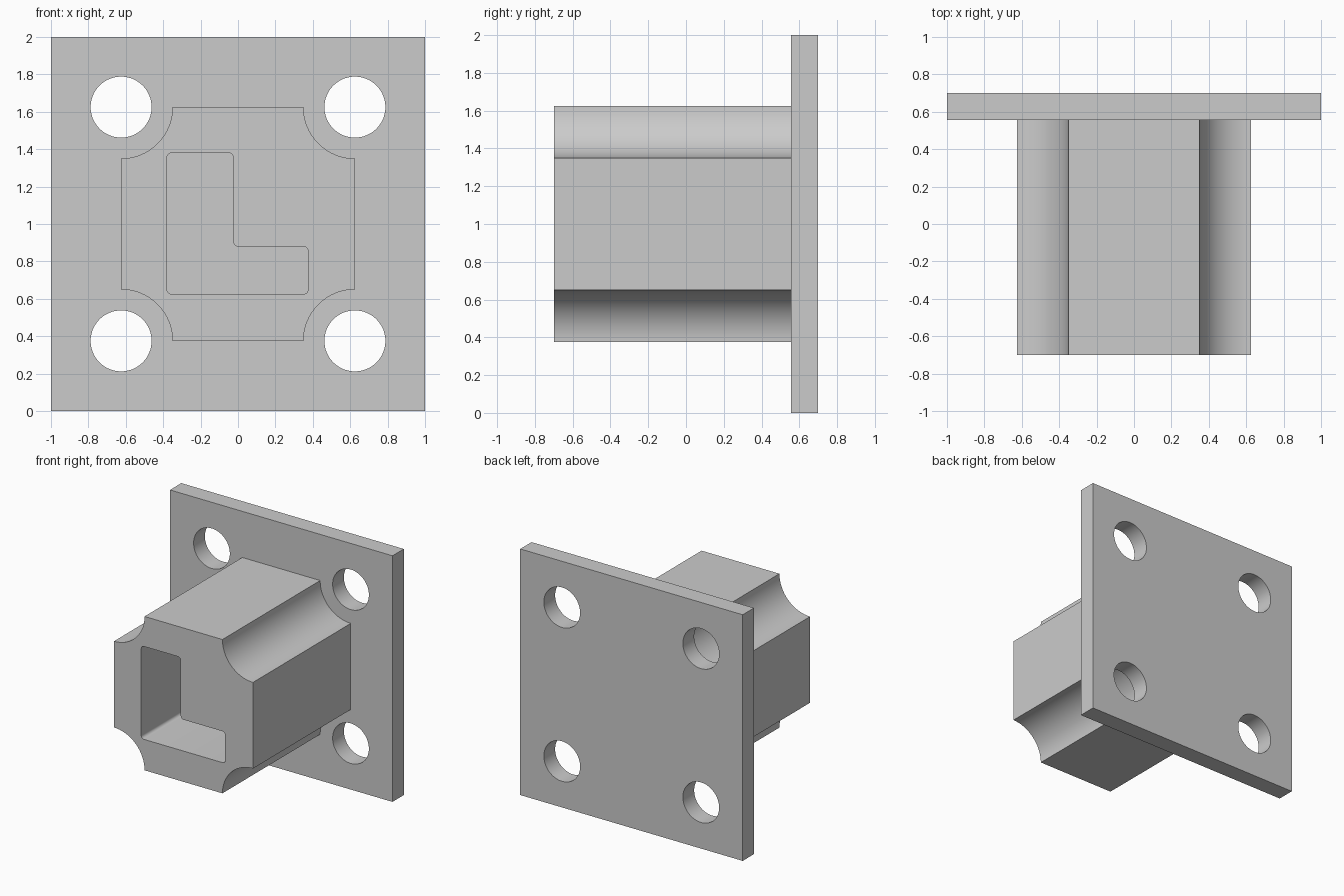
import bpy, bmesh, math
from mathutils import Vector

if "Cube" in bpy.data.objects:
    bpy.data.objects.remove(bpy.data.objects["Cube"], do_unlink=True)

GREY = (0.6, 0.6, 0.6, 1)
metal = bpy.data.materials.new("light grey")
metal.use_nodes = True
metal.diffuse_color = GREY
metal.node_tree.nodes["Principled BSDF"].inputs["Base Color"].default_value = GREY


def shaped_corners(corners, radius, steps, scoop=False):
    """Round the corners of an x-z outline, or scoop them out."""
    outline = []
    corners = [Vector(c) for c in corners]
    for i, p in enumerate(corners):
        a = (corners[i - 1] - p).normalized()
        b = (corners[(i + 1) % len(corners)] - p).normalized()
        for k in range(steps + 1):
            t = k / steps * math.pi / 2
            if scoop:
                offset = a * math.cos(t) + b * math.sin(t)
            else:
                offset = a * (1 - math.sin(t)) + b * (1 - math.cos(t))
            outline.append(p + offset * radius)
    return outline


def prism(name, outline, front, back):
    """Extrude an x-z outline along y."""
    bm = bmesh.new()
    face = bm.faces.new([bm.verts.new((x, front, z)) for x, z in outline])
    grown = bmesh.ops.extrude_face_region(bm, geom=[face])["geom"]
    moved = [v for v in grown if isinstance(v, bmesh.types.BMVert)]
    bmesh.ops.translate(bm, verts=moved, vec=(0, back - front, 0))
    bmesh.ops.recalc_face_normals(bm, faces=bm.faces)
    mesh = bpy.data.meshes.new(name)
    bm.to_mesh(mesh)
    bm.free()
    mesh.materials.append(metal)
    obj = bpy.data.objects.new(name, mesh)
    bpy.context.collection.objects.link(obj)
    return obj


def activate(obj):
    bpy.ops.object.select_all(action="DESELECT")
    obj.select_set(True)
    bpy.context.view_layer.objects.active = obj


def cut(target, cutter):
    cutter.hide_render = True
    mod = target.modifiers.new("cut", "BOOLEAN")
    mod.operation, mod.solver, mod.object = "DIFFERENCE", "EXACT", cutter
    activate(target)
    bpy.ops.object.modifier_apply(modifier=mod.name)
    bpy.data.objects.remove(cutter, do_unlink=True)


def square(half):
    return [(-half, 1 - half), (half, 1 - half), (half, 1 + half), (-half, 1 + half)]


FRONT, JOINT, BACK = -0.7, 0.555, 0.7
PITCH = 0.625

# Mounting plate with a bolt hole near each corner
plate = prism("mounting_plate", square(1), JOINT, BACK)
for cx, cz in square(PITCH):
    angles = [k / 64 * math.tau for k in range(64)]
    circle = [(cx + 0.163 * math.cos(t), cz + 0.163 * math.sin(t)) for t in angles]
    cut(plate, prism("bolt_hole_cutter", circle, JOINT - 0.1, BACK + 0.1))

# Square boss with scooped corners around the bolt holes
boss = prism("boss", shaped_corners(square(PITCH), 0.275, 24, scoop=True), FRONT, JOINT)

# L-shaped socket bored down to the plate
socket = [(-0.38, 0.625), (0.375, 0.625), (0.375, 0.88),
          (-0.025, 0.88), (-0.025, 1.38), (-0.38, 1.38)]
cut(boss, prism("socket_cutter", shaped_corners(socket, 0.025, 6), FRONT - 0.1, JOINT + 0.1))

for part in (plate, boss):
    activate(part)
    bpy.ops.object.shade_smooth_by_angle(angle=math.radians(30))
